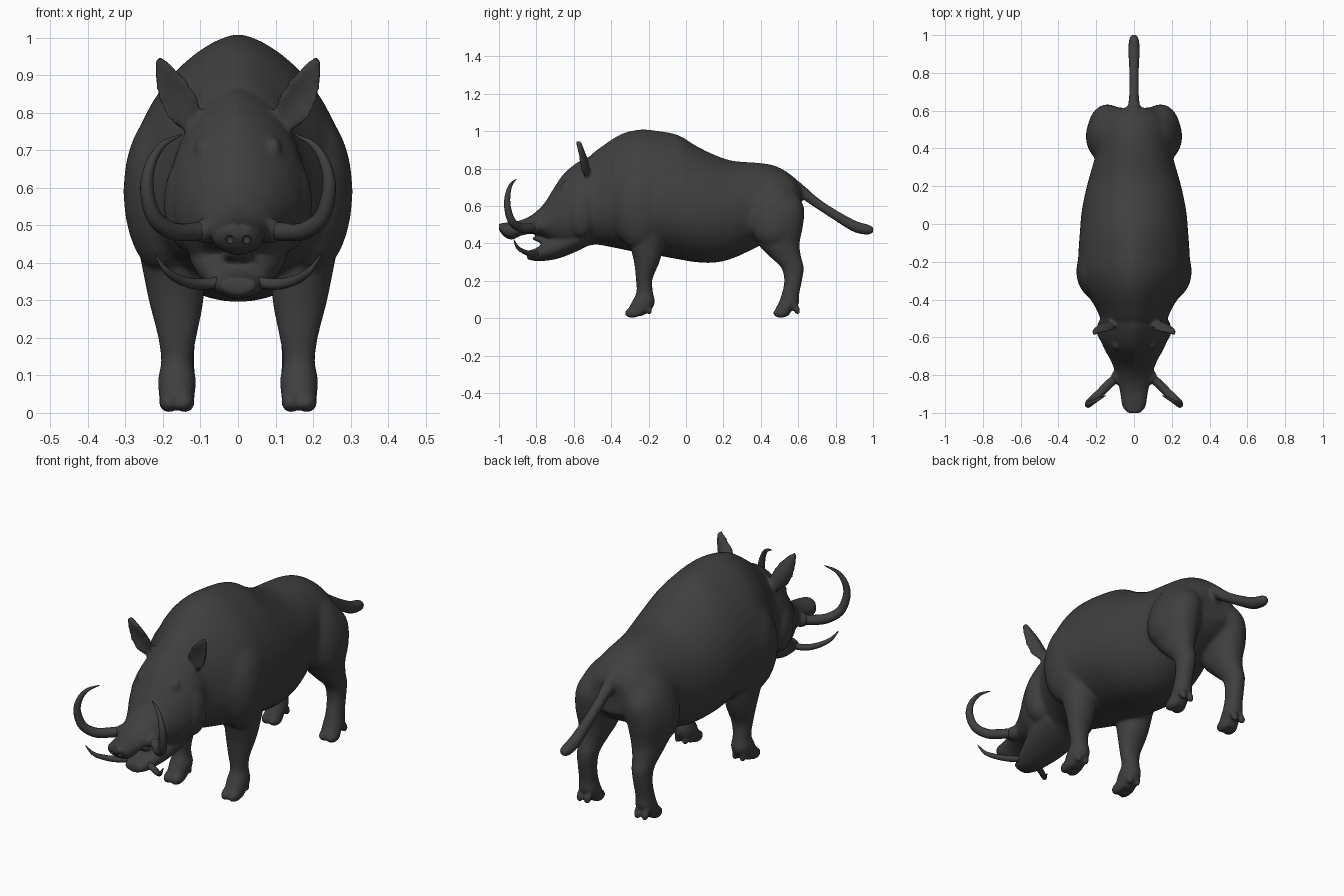
import bpy, bmesh, math
from mathutils import Vector, Matrix

hide = bpy.data.materials.new("dark charcoal hide")
hide.diffuse_color = (0.05, 0.05, 0.05, 1)


def smooth_rows(rows, steps):
    """Catmull-Rom interpolation of rows of numbers."""
    out = []
    n = len(rows)
    for i in range(n - 1):
        p = [rows[max(i - 1, 0)], rows[i], rows[i + 1], rows[min(i + 2, n - 1)]]
        for k in range(steps):
            t = k / steps
            out.append([0.5 * (2 * b + (c - a) * t + (2 * a - 5 * b + 4 * c - d) * t * t
                               + (3 * b - a - 3 * c + d) * t ** 3)
                        for a, b, c, d in zip(*p)])
    out.append(list(rows[-1]))
    return out


def add_object(name, bm):
    me = bpy.data.meshes.new(name)
    bm.to_mesh(me)
    bm.free()
    me.materials.append(hide)
    ob = bpy.data.objects.new(name, me)
    bpy.context.collection.objects.link(ob)
    return ob


def skin(name, rings):
    """Closed tube through rings of points."""
    bm = bmesh.new()
    loops = [[bm.verts.new(p) for p in r] for r in rings]
    n = len(loops[0])
    for a, b in zip(loops, loops[1:]):
        for i in range(n):
            j = (i + 1) % n
            bm.faces.new((a[i], a[j], b[j], b[i]))
    bm.faces.new(loops[0])
    bm.faces.new(loops[-1])
    bmesh.ops.recalc_face_normals(bm, faces=bm.faces)
    return add_object(name, bm)


def spow(v, e):
    return math.copysign(abs(v) ** e, v)


def trunk(name, rows, n=40):
    """Rows along y: y, top, widest height, bottom, half width, roundness of the upper half."""
    rings = []
    for y, top, mid, bot, w, e in smooth_rows(rows, 5):
        ring = []
        for i in range(n):
            a = 2 * math.pi * i / n
            s, c = math.sin(a), math.cos(a)
            x = w * spow(c, e if s > 0 else 1)
            ring.append((x, y, mid + s * (top - mid if s > 0 else mid - bot)))
        rings.append(ring)
    return skin(name, rings)


def limb(name, rows, side, n=24, grow=0.003):
    """Rows down z: z, x range, y range."""
    rings = []
    for z, x0, x1, y0, y1 in smooth_rows(rows, 5):
        rings.append([(side * ((x0 + x1) / 2 + ((x1 - x0) / 2 + grow) * spow(math.cos(a), 0.95)),
                       (y0 + y1) / 2 + ((y1 - y0) / 2 + grow) * spow(math.sin(a), 0.95), z)
                      for a in (2 * math.pi * i / n for i in range(n))])
    return skin(name, rings)


def horn(name, rows, side=1, n=14):
    """Round tube along x, y, z, radius."""
    pts = smooth_rows(rows, 6)
    rings = []
    for i, (x, y, z, r) in enumerate(pts):
        a, b = pts[max(i - 1, 0)], pts[min(i + 1, len(pts) - 1)]
        d = (Vector(b[:3]) - Vector(a[:3])).normalized()
        u = d.cross(Vector((1, 0, 0) if abs(d.x) < 0.01 else (0.7, 0.7, 0))).normalized()
        v = d.cross(u)
        ring = [Vector((x, y, z)) + r * (u * math.cos(t) + v * math.sin(t))
                for t in (2 * math.pi * k / n for k in range(n))]
        rings.append([(side * p.x, p.y, p.z) for p in ring])
    return skin(name, rings)


def ball(name, c, r, tilt=0, lean=0):
    bm = bmesh.new()
    m = (Matrix.Translation(c) @ Matrix.Rotation(lean, 4, 'Y') @ Matrix.Rotation(tilt, 4, 'X')
         @ Matrix.Diagonal((*r, 1)))
    bmesh.ops.create_uvsphere(bm, u_segments=20, v_segments=12, radius=1, matrix=m)
    return add_object(name, bm)


# Torso
flesh = [trunk("body", [
    (-0.60, 0.76, 0.58, 0.44, 0.13, 1), (-0.52, 0.86, 0.58, 0.40, 0.17, 1.1),
    (-0.45, 0.92, 0.58, 0.39, 0.20, 1.2), (-0.35, 0.985, 0.58, 0.37, 0.26, 1.3),
    (-0.25, 1.01, 0.58, 0.35, 0.295, 1.3), (-0.15, 1.003, 0.58, 0.335, 0.295, 1.3),
    (-0.04, 0.98, 0.57, 0.315, 0.287, 1.25), (0.05, 0.925, 0.56, 0.30, 0.28, 1.15),
    (0.15, 0.875, 0.56, 0.297, 0.262, 1.1), (0.25, 0.842, 0.57, 0.32, 0.237, 1.1),
    (0.38, 0.832, 0.60, 0.38, 0.20, 1.1), (0.48, 0.815, 0.60, 0.43, 0.19, 1.15),
    (0.57, 0.76, 0.60, 0.48, 0.165, 1.1), (0.615, 0.70, 0.59, 0.53, 0.11, 1)])]

# Head with snout, then the lower jaw
flesh.append(trunk("head", [
    (-0.44, 0.88, 0.60, 0.40, 0.17, 1), (-0.53, 0.86, 0.60, 0.385, 0.18, 1.35),
    (-0.60, 0.82, 0.57, 0.36, 0.18, 1.45), (-0.66, 0.765, 0.54, 0.37, 0.158, 1.45),
    (-0.71, 0.69, 0.52, 0.40, 0.13, 1.4), (-0.76, 0.612, 0.50, 0.43, 0.108, 1.3),
    (-0.82, 0.555, 0.49, 0.45, 0.09, 1.1), (-0.88, 0.525, 0.475, 0.442, 0.076, 0.9),
    (-0.93, 0.515, 0.47, 0.42, 0.068, 0.9), (-0.97, 0.51, 0.47, 0.435, 0.06, 0.9),
    (-1.0, 0.505, 0.487, 0.47, 0.035, 0.9)]))
flesh.append(trunk("lower_jaw", [
    (-0.52, 0.52, 0.46, 0.39, 0.13, 1), (-0.60, 0.49, 0.42, 0.35, 0.13, 1),
    (-0.68, 0.46, 0.39, 0.32, 0.11, 1), (-0.74, 0.42, 0.37, 0.308, 0.09, 0.8),
    (-0.80, 0.375, 0.345, 0.305, 0.068, 0.7), (-0.85, 0.36, 0.338, 0.315, 0.045, 0.7)]))
flesh.append(ball("tongue", (0, -0.75, 0.41), (0.045, 0.08, 0.014), -0.25))

for s in (-1, 1):
    # Shoulder and front leg
    flesh.append(ball("shoulder", (s * 0.195, -0.25, 0.59), (0.112, 0.15, 0.22)))
    flesh.append(limb("front_leg", [
        (0.60, 0.12, 0.25, -0.29, -0.16),
        (0.50, 0.08, 0.275, -0.325, -0.115), (0.40, 0.09, 0.255, -0.30, -0.12),
        (0.30, 0.095, 0.235, -0.275, -0.145), (0.21, 0.112, 0.212, -0.265, -0.182),
        (0.14, 0.124, 0.202, -0.262, -0.18), (0.09, 0.115, 0.21, -0.285, -0.17),
        (0.05, 0.118, 0.208, -0.305, -0.185), (0.012, 0.122, 0.205, -0.315, -0.235)], s))
    # Haunch and back leg
    flesh.append(ball("haunch", (s * 0.148, 0.465, 0.56), (0.098, 0.14, 0.185), 0, -0.3 * s))
    flesh.append(limb("back_leg", [
        (0.68, 0.07, 0.175, 0.41, 0.575), (0.60, 0.04, 0.23, 0.35, 0.628),
        (0.50, 0.05, 0.243, 0.345, 0.625),
        (0.40, 0.07, 0.225, 0.385, 0.605), (0.33, 0.095, 0.21, 0.45, 0.612),
        (0.27, 0.11, 0.20, 0.512, 0.627), (0.20, 0.117, 0.197, 0.528, 0.617),
        (0.13, 0.12, 0.20, 0.515, 0.603), (0.08, 0.115, 0.205, 0.497, 0.60),
        (0.05, 0.118, 0.205, 0.482, 0.57), (0.012, 0.122, 0.205, 0.475, 0.545)], s))
    # Cloven toes and dewclaws
    for y in (-0.283, 0.51):
        for dx in (-0.021, 0.021):
            flesh.append(ball("toe", (s * 0.163 + dx, y, 0.03), (0.027, 0.045, 0.029), 0.12))
            flesh.append(ball("dewclaw", (s * 0.163 + dx, y + 0.08, 0.05),
                              (0.019, 0.018, 0.034), 0.4))
    # Brow, cheek and tusk socket
    flesh.append(ball("brow", (s * 0.095, -0.635, 0.70), (0.022, 0.035, 0.035), 0.6))
    flesh.append(ball("cheek", (s * 0.13, -0.56, 0.56), (0.068, 0.08, 0.13)))
    flesh.append(ball("tusk_socket", (s * 0.085, -0.81, 0.485), (0.037, 0.04, 0.034)))
    # Ear, a cupped leaf standing up and out
    rings = []
    for x, y, z, w in smooth_rows([(0.12, -0.53, 0.77, 0.035), (0.145, -0.545, 0.81, 0.048),
                                   (0.17, -0.555, 0.855, 0.047), (0.195, -0.567, 0.905, 0.03),
                                   (0.213, -0.575, 0.945, 0.009)], 4):
        ring = []
        for i in range(20):
            a = 2 * math.pi * i / 20
            u = w * math.cos(a)
            cup = -11 * (u * u - w * w * 0.5)
            ring.append((s * (x + 0.85 * u), y + 0.016 * math.sin(a) + cup, z - 0.5 * u))
        rings.append(ring)
    flesh.append(skin("ear", rings))

# Tail
flesh.append(horn("tail", [
    (0, 0.55, 0.715, 0.05), (0, 0.62, 0.675, 0.033), (0, 0.70, 0.615, 0.026),
    (0, 0.80, 0.55, 0.026), (0, 0.90, 0.492, 0.03), (0, 0.96, 0.475, 0.029),
    (0, 0.99, 0.472, 0.022), (0, 1.003, 0.472, 0.01)]))

# Merge the flesh into one hide
bpy.ops.object.select_all(action='DESELECT')
for ob in flesh:
    ob.select_set(True)
body = flesh[0]
bpy.context.view_layer.objects.active = body
bpy.ops.object.join()
body.name = "body"
rm = body.modifiers.new("merge", 'REMESH')
rm.mode = 'VOXEL'
rm.voxel_size = 0.009
bpy.ops.object.modifier_apply(modifier="merge")

# Soften everything a little, and the torso muscles much more
torso = body.vertex_groups.new(name="torso")
for v in body.data.vertices:
    x, y, z = v.co
    w = min((z - 0.40) / 0.1, (y + 0.52) / 0.1, (0.66 - y) / 0.04, 1)
    if w > 0 and not (y > 0.6 and abs(x) < 0.05):
        torso.add([v.index], w, 'REPLACE')
for name, rounds in (("soften", 4), ("blend", 30)):
    sm = body.modifiers.new(name, 'SMOOTH')
    sm.factor = 0.5
    sm.iterations = rounds
sm.vertex_group = "torso"

# Nostrils
cutters = []
for s in (-1, 1):
    cut = ball("nostril_cutter", (s * 0.022, -0.985, 0.463), (0.011, 0.026, 0.012))
    cut.hide_render = True
    cutters.append(cut)
    b = body.modifiers.new("nostril", 'BOOLEAN')
    b.operation = 'DIFFERENCE'
    b.object = cut
for name in [m.name for m in body.modifiers]:
    bpy.ops.object.modifier_apply(modifier=name)
for cut in cutters:
    bpy.data.objects.remove(cut)

# Tusks and eyes
parts = [body]
for s in (-1, 1):
    parts.append(horn("upper_tusk", [
        (0.08, -0.805, 0.488, 0.024), (0.13, -0.845, 0.482, 0.024), (0.18, -0.895, 0.487, 0.023),
        (0.225, -0.935, 0.525, 0.021), (0.243, -0.955, 0.60, 0.018), (0.232, -0.952, 0.665, 0.014),
        (0.20, -0.935, 0.715, 0.009), (0.15, -0.908, 0.742, 0.002)], s))
    parts.append(horn("lower_tusk", [
        (0.04, -0.79, 0.35, 0.015), (0.10, -0.82, 0.343, 0.015), (0.15, -0.86, 0.353, 0.013),
        (0.19, -0.90, 0.378, 0.009), (0.22, -0.92, 0.42, 0.002)], s))
    parts.append(ball("eye", (s * 0.102, -0.658, 0.668), (0.012, 0.014, 0.011)))
for ob in parts:
    ob.data.materials.clear()
    ob.data.materials.append(hide)
    bpy.ops.object.select_all(action='DESELECT')
    ob.select_set(True)
    bpy.context.view_layer.objects.active = ob
    bpy.ops.object.shade_smooth_by_angle(angle=math.radians(50))
